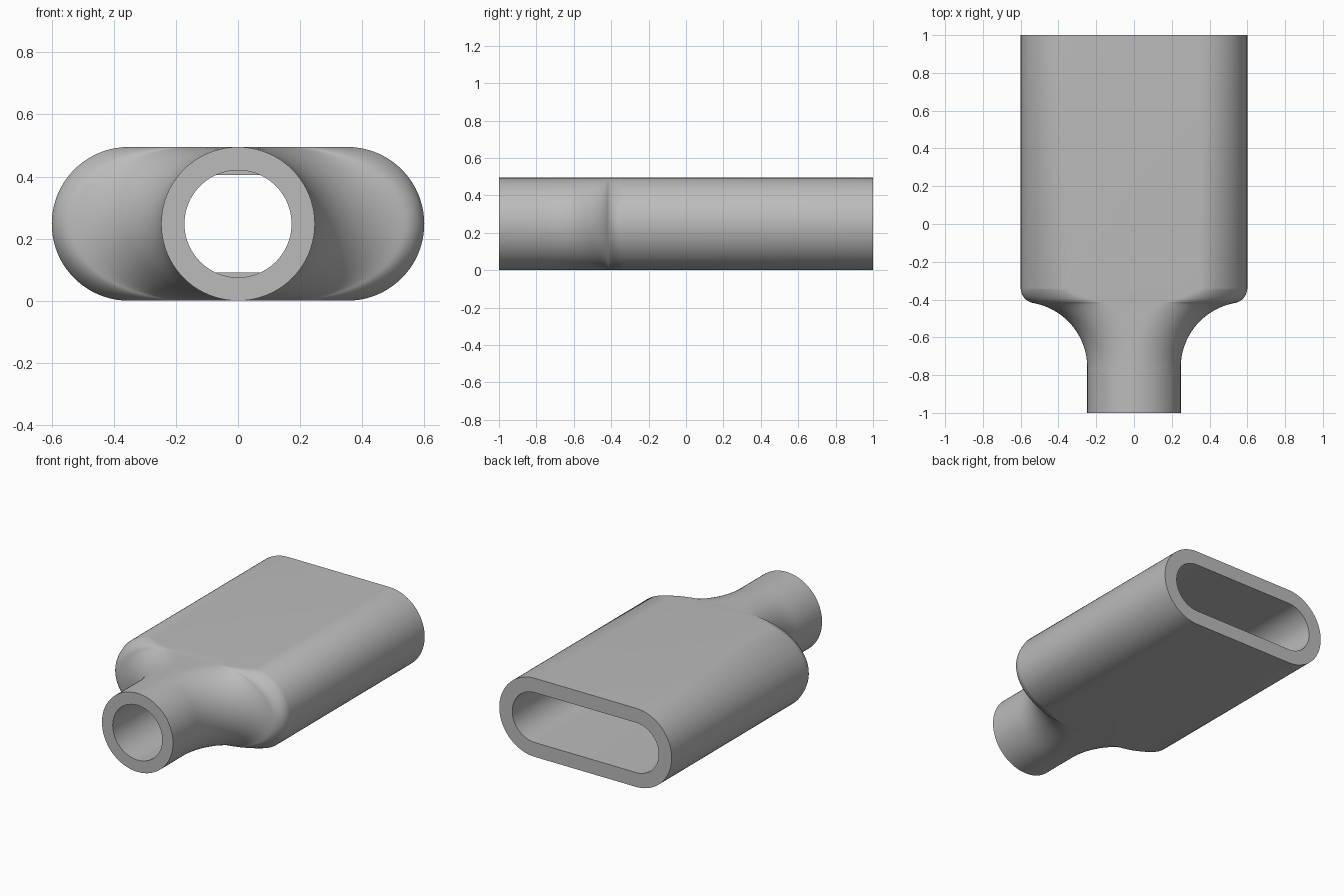
import bpy
import bmesh
from math import sin, cos, pi, radians

cube = bpy.data.objects.get("Cube")
if cube:
    bpy.data.objects.remove(cube, do_unlink=True)

RADIUS = 0.2475      # half height of the whole body
HALF_WIDTH = 0.6
STEPS = 40           # segments per rounded side


def ring(bm, y, half_width, radius, roundness=0.0):
    """Slot-shaped cross-section; roundness 1 turns it into an ellipse."""
    straight = half_width - radius
    verts = []
    for side in (1, -1):
        for i in range(STEPS + 1):
            a = -pi / 2 + pi * i / STEPS
            x = straight * (1 - roundness + roundness * cos(a)) + radius * cos(a)
            verts.append(bm.verts.new((side * x, y, RADIUS + side * radius * sin(a))))
    return verts


bm = bmesh.new()
rings = [ring(bm, -1, RADIUS, RADIUS)]

# Concave neck sweeping out from the tube to the shoulder
NECK_SWEEP, NECK_ARC, NECK_START = radians(80), 0.347, -0.76
for i in range(25):
    a = NECK_SWEEP * i / 24
    rings.append(ring(bm, NECK_START + NECK_ARC * sin(a),
                      RADIUS + NECK_ARC * (1 - cos(a)), RADIUS, 0.5))

# Convex shoulder rolling over into the straight body
SHOULDER_ARC = 0.08
shoulder_y = NECK_START + (NECK_ARC + SHOULDER_ARC) * sin(NECK_SWEEP)
for i in range(1, 13):
    t = i / 12
    a = -NECK_SWEEP * (1 - t)
    rings.append(ring(bm, shoulder_y + SHOULDER_ARC * sin(a),
                      HALF_WIDTH - SHOULDER_ARC * (1 - cos(a)), RADIUS, 0.5 * (1 - t)))

# Straight body, back rim, slot cavity and round bore
rings.append(ring(bm, 1, HALF_WIDTH, RADIUS))
rings.append(ring(bm, 1, 0.51, 0.157))
rings.append(ring(bm, -0.3, 0.51, 0.157))
rings.append(ring(bm, -0.3, 0.1725, 0.1725))
rings.append(ring(bm, -1, 0.1725, 0.1725))

# Skin neighbouring rings, the last one closing the front rim
for a, b in zip(rings, rings[1:] + rings[:1]):
    n = len(a)
    for i in range(n):
        j = (i + 1) % n
        bm.faces.new((a[i], a[j], b[j], b[i]))

bmesh.ops.remove_doubles(bm, verts=bm.verts[:], dist=0.00001)
bmesh.ops.recalc_face_normals(bm, faces=bm.faces[:])

mesh = bpy.data.meshes.new("flat_duct_adapter")
bm.to_mesh(mesh)
bm.free()
adapter = bpy.data.objects.new("flat_duct_adapter", mesh)
bpy.context.collection.objects.link(adapter)

# Plain grey material
grey = bpy.data.materials.new("plain_grey")
grey.use_nodes = True
colour = (0.5, 0.5, 0.5, 1)
grey.diffuse_color = colour
grey.node_tree.nodes["Principled BSDF"].inputs["Base Color"].default_value = colour
mesh.materials.append(grey)

bpy.ops.object.select_all(action='DESELECT')
adapter.select_set(True)
bpy.context.view_layer.objects.active = adapter
bpy.ops.object.shade_smooth_by_angle(angle=radians(35))
